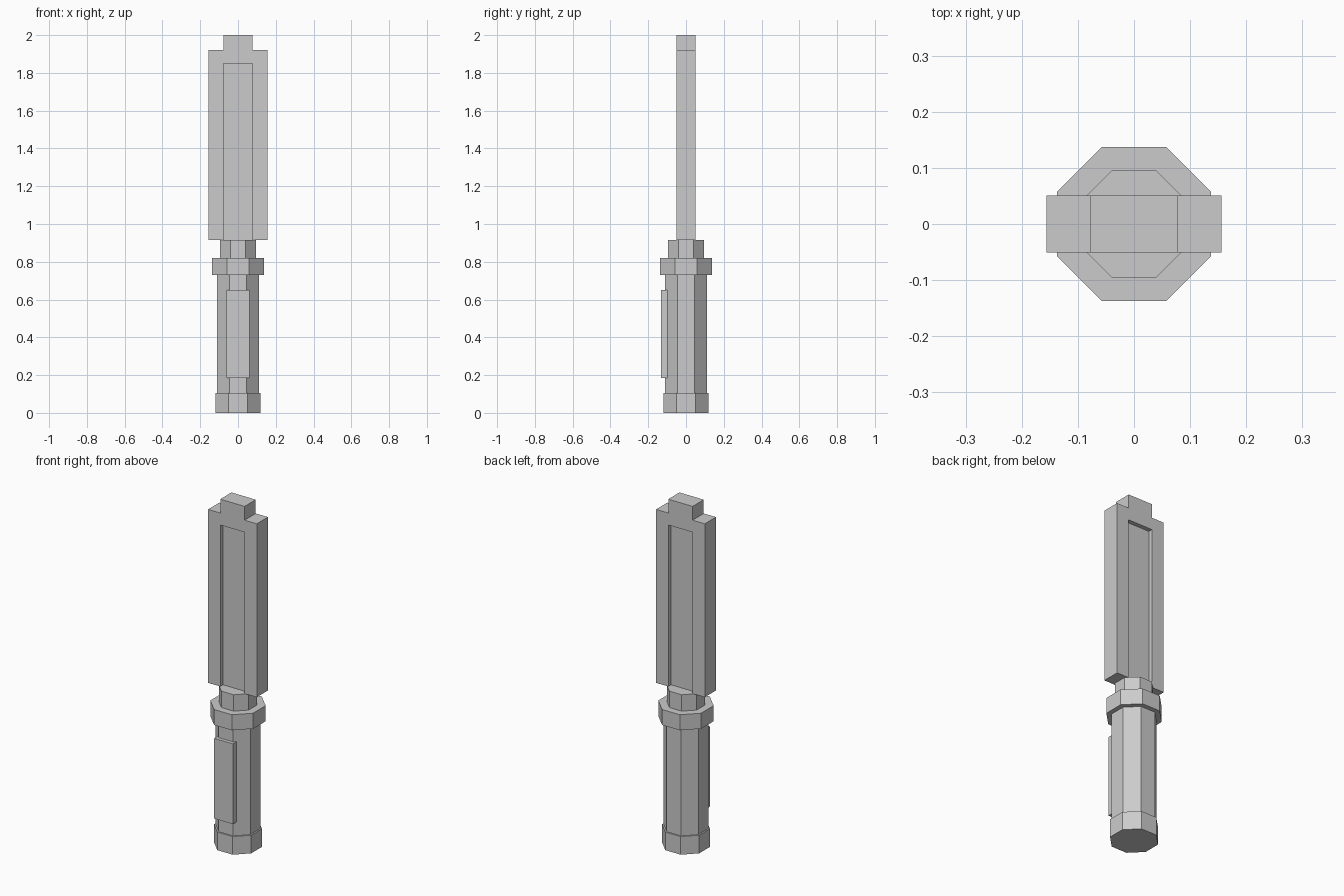
import bpy, bmesh, math

if "Cube" in bpy.data.objects:
    bpy.data.objects.remove(bpy.data.objects["Cube"])

grey = bpy.data.materials.new("plain_grey")
grey.diffuse_color = (0.6, 0.6, 0.6, 1.0)
grey.use_nodes = True
grey.node_tree.nodes["Principled BSDF"].inputs["Base Color"].default_value = grey.diffuse_color


def finish(name, bm):
    bmesh.ops.recalc_face_normals(bm, faces=bm.faces)
    mesh = bpy.data.meshes.new(name)
    bm.to_mesh(mesh)
    bm.free()
    mesh.materials.append(grey)
    obj = bpy.data.objects.new(name, mesh)
    bpy.context.collection.objects.link(obj)
    return obj


def extrude(name, points, direction):
    """Closed prism from a flat outline."""
    bm = bmesh.new()
    face = bm.faces.new([bm.verts.new(p) for p in points])
    res = bmesh.ops.extrude_face_region(bm, geom=[face], use_keep_orig=True)
    verts = [g for g in res["geom"] if isinstance(g, bmesh.types.BMVert)]
    bmesh.ops.translate(bm, verts=verts, vec=direction)
    return finish(name, bm)


def octagon(name, half_width, z0, z1):
    """Eight-sided drum with flats facing the axes."""
    r = half_width / math.cos(math.pi / 8)
    angles = [math.pi / 8 + i * math.pi / 4 for i in range(8)]
    pts = [(r * math.cos(a), r * math.sin(a), z0) for a in angles]
    return extrude(name, pts, (0, 0, z1 - z0))


def slab(name, outline, y0, y1):
    """Front outline (x, z) extruded from y0 to y1."""
    return extrude(name, [(x, y0, z) for x, z in outline], (0, y1 - y0, 0))


def rect(hw, z0, z1):
    return [(-hw, z0), (hw, z0), (hw, z1), (-hw, z1)]


# handle, bottom to top
octagon("pommel", 0.119, 0.0, 0.105)
octagon("grip", 0.111, 0.105, 0.73)
octagon("guard_ring", 0.1375, 0.73, 0.82)
octagon("collar", 0.0955, 0.82, 0.915)

# switch plate on the front of the grip
slab("grip_plate", rect(0.06, 0.185, 0.65), -0.132, -0.098)

# blade frame: right half of the outline, mirrored to the left
half = [(0.078, 1.85), (0.078, 0.915), (0.156, 0.915),
        (0.156, 1.92), (0.078, 1.92), (0.078, 2.0)]
slab("blade_frame", half + [(-x, z) for x, z in reversed(half)], -0.051, 0.051)

# sunken panel filling the frame
slab("blade_panel", rect(0.078, 0.915, 1.85), -0.026, 0.026)
